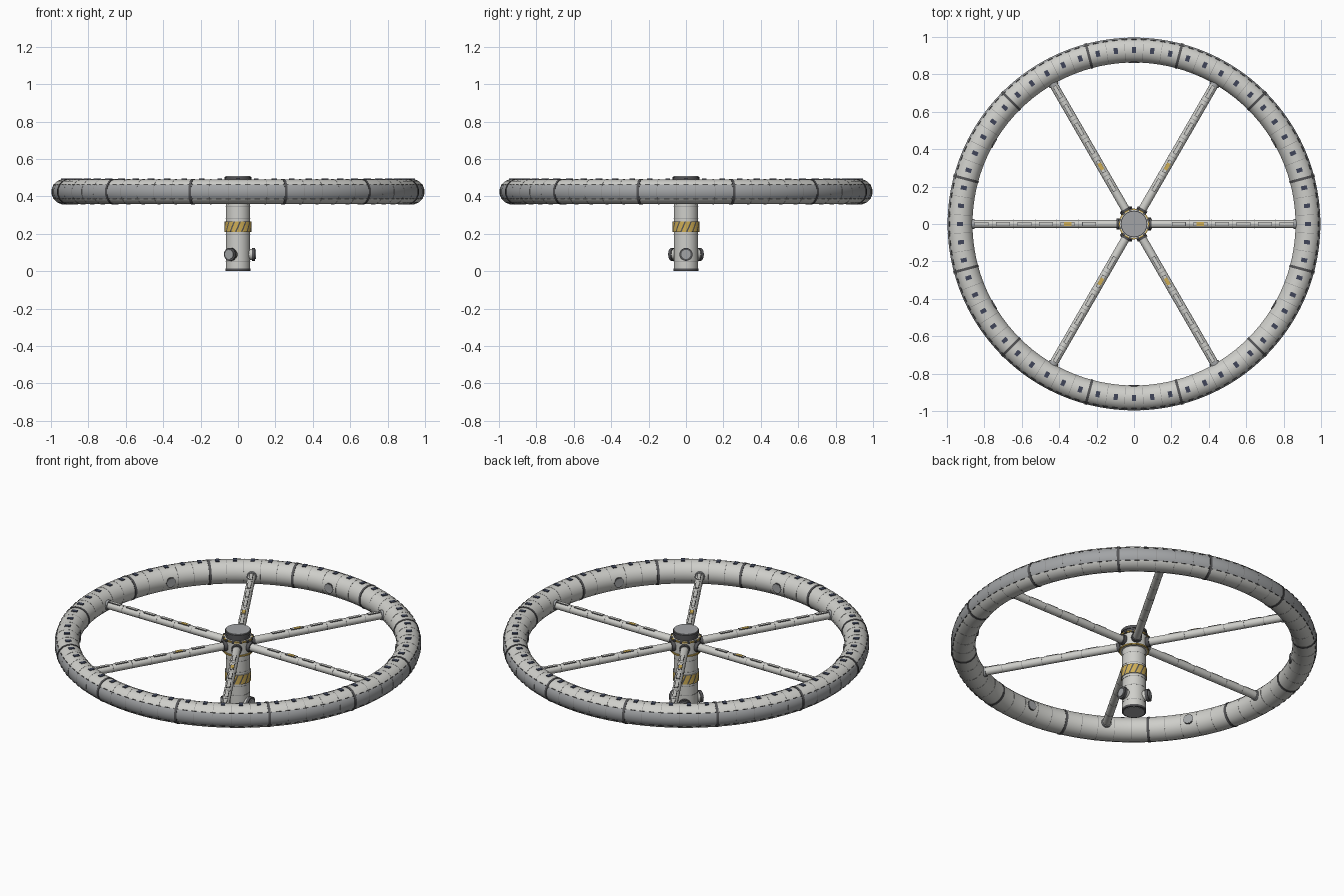
import bpy, bmesh
from math import sin, cos, pi, radians
from mathutils import Matrix

if "Cube" in bpy.data.objects:
    bpy.data.objects.remove(bpy.data.objects["Cube"])

RING_R, TUBE_R, RING_Z = 0.93, 0.068, 0.425


def material(name, r, g, b):
    m = bpy.data.materials.new(name)
    m.use_nodes = True
    m.diffuse_color = (r, g, b, 1)
    m.node_tree.nodes["Principled BSDF"].inputs["Base Color"].default_value = (r, g, b, 1)
    return m


HULL = material("hull light grey", 0.62, 0.62, 0.59)
FLOOR = material("panel mid grey", 0.36, 0.37, 0.38)
DARK = material("collar dark grey", 0.09, 0.09, 0.095)
GLASS = material("window blue grey", 0.05, 0.06, 0.1)
YELLOW = material("marking yellow", 0.62, 0.42, 0.09)
SEAM = material("seam grey", 0.27, 0.27, 0.27)


def finish(name, bm, mats, smooth=True):
    bmesh.ops.recalc_face_normals(bm, faces=bm.faces)
    mesh = bpy.data.meshes.new(name)
    bm.to_mesh(mesh)
    bm.free()
    for m in mats:
        mesh.materials.append(m)
    ob = bpy.data.objects.new(name, mesh)
    bpy.context.collection.objects.link(ob)
    if smooth:
        bpy.ops.object.select_all(action="DESELECT")
        ob.select_set(True)
        bpy.context.view_layer.objects.active = ob
        bpy.ops.object.shade_smooth_by_angle(angle=radians(35))


def spin(deg):
    return Matrix.Rotation(radians(deg), 4, "Z")


def move(x, y, z):
    return Matrix.Translation((x, y, z))


ALONG_X = Matrix.Rotation(pi / 2, 4, "Y")


def cylinder(bm, r, depth, matrix, sides=16):
    bmesh.ops.create_cone(bm, cap_ends=True, segments=sides, radius1=r, radius2=r,
                          depth=depth, matrix=matrix)


def box(bm, x, y, z, matrix):
    bmesh.ops.create_cube(bm, size=1, matrix=matrix @ Matrix.Diagonal((x, y, z, 1)))


def disc_part(name, mat, r, z0, z1, sides=32):
    bm = bmesh.new()
    cylinder(bm, r, z1 - z0, move(0, 0, (z0 + z1) / 2), sides)
    finish(name, bm, [mat])


# Habitat ring, with a darker floor strip on its outer face
bm = bmesh.new()
STEPS, SIDES = 120, 16
loops = []
for i in range(STEPS):
    a = 2 * pi * i / STEPS
    loop = []
    for j in range(SIDES):
        b = 2 * pi * (j + 0.5) / SIDES
        r = RING_R + TUBE_R * cos(b)
        loop.append(bm.verts.new((r * cos(a), r * sin(a), RING_Z + TUBE_R * sin(b))))
    loops.append(loop)
for i in range(STEPS):
    p, q = loops[i], loops[(i + 1) % STEPS]
    for j in range(SIDES):
        k = (j + 1) % SIDES
        f = bm.faces.new((p[j], q[j], q[k], p[k]))
        c = f.calc_center_median()
        f.material_index = int(c.xy.length > RING_R and abs(c.z - RING_Z) < 0.035)
finish("habitat_ring", bm, [HULL, FLOOR])


# Hoops that wrap the ring tube
def hoops(name, mat, angles, r, width):
    bm = bmesh.new()
    for a in angles:
        m = spin(a) @ move(RING_R, 0, RING_Z) @ Matrix.Rotation(pi / 2, 4, "X")
        m = m @ Matrix.Rotation(pi / SIDES, 4, "Z")
        cylinder(bm, r, width, m, SIDES)
    finish(name, bm, [mat])


hoops("ring_collars", DARK, range(15, 360, 30), TUBE_R + 0.0025, 0.014)
hoops("ring_seams", SEAM, [a for a in range(3, 360, 6) if a % 30 != 15],
      TUBE_R + 0.0006, 0.002)

# Dashed edges of the floor strip
bm = bmesh.new()
for a in range(0, 360, 3):
    for s in (-1, 1):
        box(bm, 0.004, 0.028, 0.003,
            spin(a) @ move(RING_R + 0.0565, 0, RING_Z + s * 0.0378))
finish("floor_edges", bm, [DARK], False)

# Roof windows
bm = bmesh.new()
for a in range(0, 360, 6):
    box(bm, 0.032, 0.022, 0.006, spin(a) @ move(RING_R, 0, RING_Z + TUBE_R - 0.001))
finish("roof_windows", bm, [GLASS], False)

# Round hatches on the inner wall between spokes
for name, mat, r, depth in (("inner_hatch_rims", DARK, 0.029, 0.007),
                            ("inner_hatches", FLOOR, 0.026, 0.010)):
    bm = bmesh.new()
    for a in range(30, 360, 60):
        cylinder(bm, r, depth, spin(a) @ move(RING_R - TUBE_R + 0.003, 0, RING_Z) @ ALONG_X, 20)
    finish(name, bm, [mat])


# Spokes with end sockets, seams and top panels
def on_spokes(name, mat, positions, maker, smooth=True):
    bm = bmesh.new()
    for a in range(0, 360, 60):
        for x in positions:
            maker(bm, spin(a) @ move(x, 0, RING_Z))
    finish(name, bm, [mat], smooth)


def rod(r, length):
    return lambda bm, m: cylinder(bm, r, length, m @ ALONG_X)


def plate(x, y, top):
    return lambda bm, m: box(bm, x, y, 0.008, m @ move(0, 0, top - 0.004))


panels = [0.24 + 0.115 * i for i in range(6)]
on_spokes("spokes", HULL, [0.46], rod(0.0225, 0.82), True)
on_spokes("spoke_outer_sockets", FLOOR, [0.862], rod(0.028, 0.016))
on_spokes("spoke_inner_sockets", DARK, [0.083], rod(0.029, 0.02))
on_spokes("spoke_seams", SEAM, [x + 0.0575 for x in panels], rod(0.0231, 0.003))
on_spokes("panel_frames", DARK, panels, plate(0.074, 0.021, 0.0232), False)
on_spokes("panel_covers", HULL, panels[:1] + panels[2:], plate(0.068, 0.015, 0.0242), False)
on_spokes("panel_base", HULL, panels[1:2], plate(0.068, 0.015, 0.0242), False)
on_spokes("yellow_markers", YELLOW, panels[1:2], plate(0.04, 0.019, 0.0252), False)

# Central hub column
disc_part("hub_column", HULL, 0.065, 0.004, 0.49)
disc_part("hub_base_rim", DARK, 0.0665, 0.002, 0.014)
disc_part("hub_base_plate", FLOOR, 0.056, 0.0, 0.01)
disc_part("hub_housing", HULL, 0.075, 0.38, 0.47)
disc_part("hub_lower_band", YELLOW, 0.082, 0.381, 0.389)
disc_part("hub_upper_band", YELLOW, 0.082, 0.461, 0.469)
disc_part("hub_neck", DARK, 0.067, 0.469, 0.492)
disc_part("hub_cap_rim", DARK, 0.071, 0.49, 0.505)
disc_part("hub_cap", FLOOR, 0.067, 0.495, 0.51)
for i, z in enumerate((0.05, 0.14, 0.195, 0.28, 0.345)):
    disc_part("hub_seam_%d" % (i + 1), SEAM, 0.0657, z - 0.001, z + 0.001)

# Clamps around the hub bands
bm = bmesh.new()
for a in range(0, 360, 30):
    box(bm, 0.012, 0.014, 0.012, spin(a + 15) @ move(0.079, 0, 0.465))
finish("hub_clamps", bm, [DARK], False)

# Hazard band with slanted stripes
disc_part("hazard_band_core", HULL, 0.07, 0.21, 0.265)
bm = bmesh.new()
COLS, ROWS = 56, 6
grid = [[bm.verts.new((0.072 * cos(t), 0.072 * sin(t), 0.21 + 0.055 * row / ROWS))
         for t in [2 * pi * (c + 3 * row / ROWS) / COLS for c in range(COLS)]]
        for row in range(ROWS + 1)]
for row in range(ROWS):
    for c in range(COLS):
        d = (c + 1) % COLS
        f = bm.faces.new((grid[row][c], grid[row][d], grid[row + 1][d], grid[row + 1][c]))
        f.material_index = int(c % 4 == 0)
finish("hazard_stripes", bm, [YELLOW, DARK])

# Three docking ports near the foot of the column
for name, mat, r, start, end in (("port_tubes", HULL, 0.03, 0.05, 0.088),
                                 ("port_rims", DARK, 0.035, 0.074, 0.09),
                                 ("port_doors", FLOOR, 0.025, 0.08, 0.095)):
    bm = bmesh.new()
    for a in (0, 120, 240):
        cylinder(bm, r, end - start,
                 spin(a) @ move((start + end) / 2, 0, 0.09) @ ALONG_X, 20)
    finish(name, bm, [mat])
